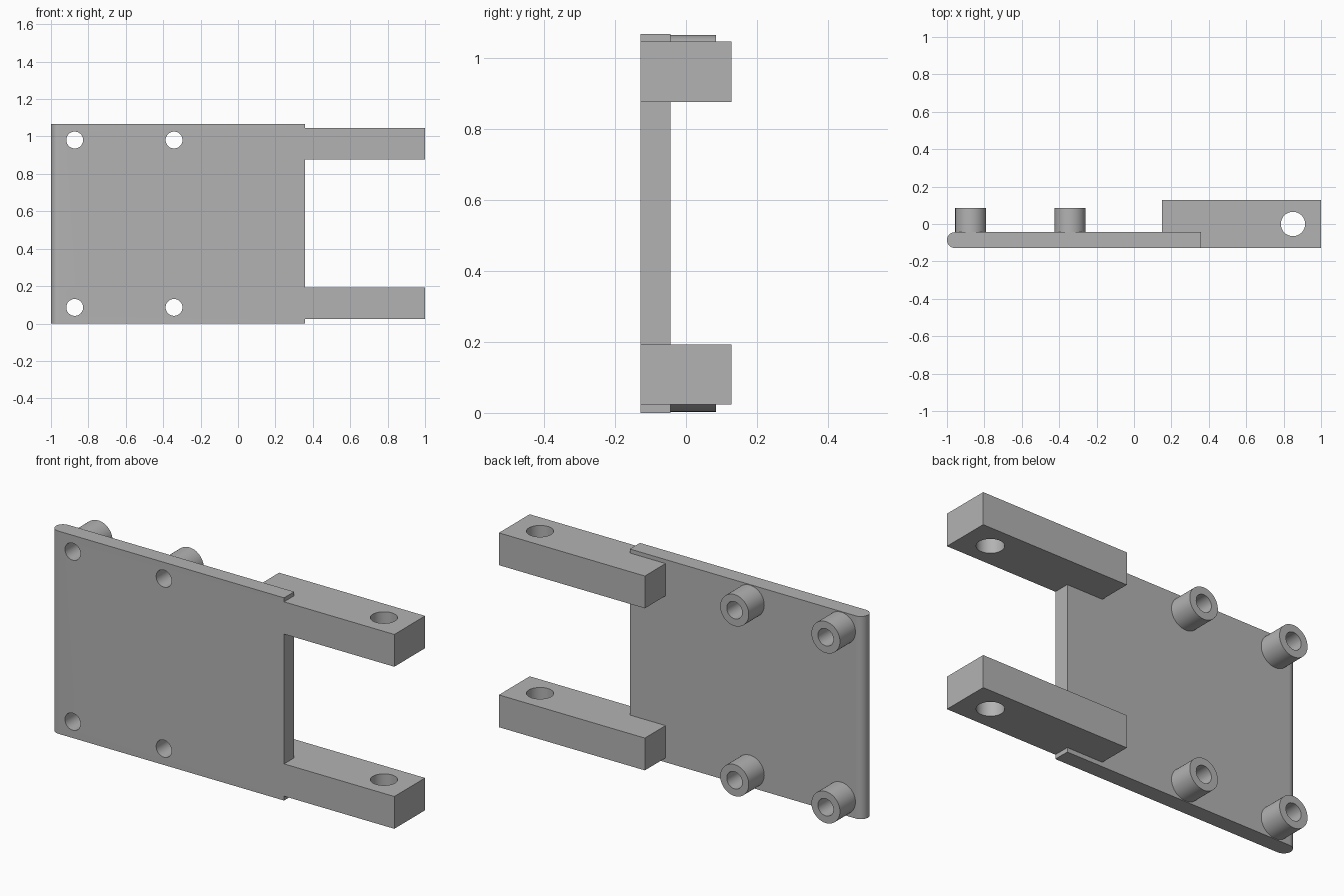
import bpy
import math

if "Cube" in bpy.data.objects:
    bpy.data.objects.remove(bpy.data.objects["Cube"], do_unlink=True)

HEIGHT = 1.067
FRONT, BACK = -0.128, 0.128
PLATE_BACK = -0.044
MOUNTS = [(x, z) for x in (-0.873, -0.342) for z in (0.086, HEIGHT - 0.086)]
ARM_HEIGHTS = (0.108, HEIGHT - 0.106)

grey = bpy.data.materials.new("plain grey")
grey.use_nodes = True
grey.diffuse_color = (0.45, 0.45, 0.45, 1)
grey.node_tree.nodes["Principled BSDF"].inputs["Base Color"].default_value = (0.45, 0.45, 0.45, 1)


def finish(obj, name):
    obj.name = name
    obj.data.materials.clear()
    obj.data.materials.append(grey)
    return obj


def box(name, x0, x1, y0, y1, z0, z1):
    bpy.ops.mesh.primitive_cube_add(size=1, location=((x0 + x1) / 2, (y0 + y1) / 2, (z0 + z1) / 2))
    obj = bpy.context.object
    obj.scale = (x1 - x0, y1 - y0, z1 - z0)
    bpy.ops.object.transform_apply(location=True, rotation=True, scale=True)
    return finish(obj, name)


def cylinder(name, radius, depth, centre, along_y=False):
    turn = (math.pi / 2 if along_y else 0, 0, 0)
    bpy.ops.mesh.primitive_cylinder_add(vertices=48, radius=radius, depth=depth,
                                        location=centre, rotation=turn)
    bpy.ops.object.transform_apply(location=True, rotation=True, scale=True)
    return finish(bpy.context.object, name)


def combine(target, tool, operation):
    mod = target.modifiers.new(operation.lower(), 'BOOLEAN')
    mod.operation, mod.solver, mod.object = operation, 'EXACT', tool
    bpy.context.view_layer.objects.active = target
    bpy.ops.object.modifier_apply(modifier=mod.name)
    bpy.data.objects.remove(tool, do_unlink=True)


# Flat plate with one fully rounded vertical edge
radius = (PLATE_BACK - FRONT) / 2
middle = (PLATE_BACK + FRONT) / 2
steps = 16
outline = [(0.358, FRONT), (0.358, PLATE_BACK)]
for i in range(steps + 1):
    a = math.pi / 2 + math.pi * i / steps
    outline.append((-1 + radius + radius * math.cos(a), middle + radius * math.sin(a)))
n = len(outline)
verts = [(x, y, z) for z in (0, HEIGHT) for x, y in outline]
faces = [tuple(range(n)), tuple(reversed(range(n, 2 * n)))]
faces += [(i, i + n, (i + 1) % n + n, (i + 1) % n) for i in range(n)]
mesh = bpy.data.meshes.new("mounting_bracket")
mesh.from_pydata(verts, [], faces)
bracket = bpy.data.objects.new("mounting_bracket", mesh)
bpy.context.collection.objects.link(bracket)
finish(bracket, "mounting_bracket")
bpy.context.view_layer.objects.active = bracket
bpy.ops.object.select_all(action='DESELECT')
bracket.select_set(True)
bpy.ops.object.mode_set(mode='EDIT')
bpy.ops.mesh.select_all(action='SELECT')
bpy.ops.mesh.normals_make_consistent(inside=False)
bpy.ops.object.mode_set(mode='OBJECT')

# Hinge arms with vertical pin holes
for z in ARM_HEIGHTS:
    arm = box("hinge_arm", 0.15, 1, FRONT, BACK, z - 0.085, z + 0.085)
    combine(arm, cylinder("pin_hole", 0.065, 0.4, (0.85, 0, z)), 'DIFFERENCE')
    combine(bracket, arm, 'UNION')

# Standoffs on the back, bored right through the plate
for x, z in MOUNTS:
    y0, y1 = PLATE_BACK - 0.03, 0.085
    combine(bracket, cylinder("standoff", 0.083, y1 - y0, (x, (y0 + y1) / 2, z), True), 'UNION')
    combine(bracket, cylinder("screw_hole", 0.045, 0.6, (x, 0, z), True), 'DIFFERENCE')

bpy.ops.object.select_all(action='DESELECT')
bracket.select_set(True)
bpy.context.view_layer.objects.active = bracket
bpy.ops.object.shade_smooth_by_angle(angle=math.radians(30))
